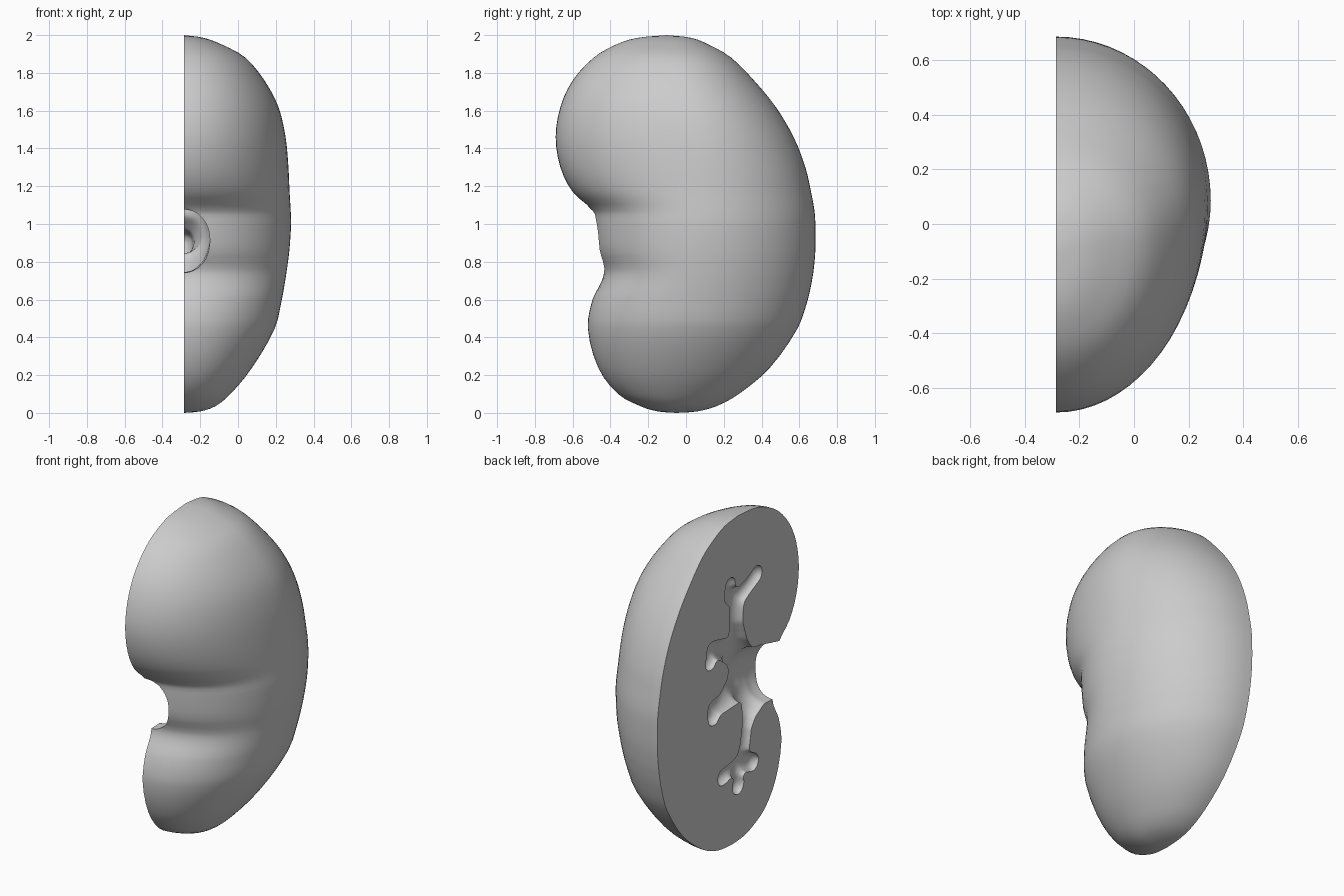
import bpy, bmesh, math
from mathutils import Vector

if "Cube" in bpy.data.objects:
    bpy.data.objects.remove(bpy.data.objects["Cube"])

CUT = -0.285  # plane of the flat section face

# Body stations: z, front y, back y, bulge x
ST = [(0, -.05, -.05, -.285), (.008, -.15, .06, -.2), (.035, -.24, .16, -.12),
      (.1, -.36, .28, -.04), (.24, -.465, .445, .075), (.45, -.52, .592, .196),
      (.6, -.495, .645, .232), (.7, -.445, .667, .25), (.76, -.435, .676, .259),
      (.86, -.472, .685, .272), (1.0, -.485, .685, .281), (1.07, -.495, .68, .279),
      (1.17, -.6, .662, .273), (1.3, -.665, .632, .267), (1.46, -.69, .57, .252),
      (1.62, -.665, .475, .214), (1.76, -.6, .36, .14), (1.88, -.49, .24, .04),
      (1.95, -.37, .12, -.085), (1.985, -.26, .03, -.18), (2.0, -.1, -.1, -.285)]


def smooth_path(pts, steps):
    """Hermite curve through the points, with chord-length spacing."""
    p = [Vector(q) for q in pts]
    t = [0]
    for a, b in zip(p, p[1:]):
        t.append(t[-1] + (b - a).length)
    n = len(p) - 1
    m = [(p[min(i + 1, n)] - p[max(i - 1, 0)]) / (t[min(i + 1, n)] - t[max(i - 1, 0)])
         for i in range(n + 1)]
    out = []
    for i in range(n):
        d = t[i + 1] - t[i]
        for k in range(steps):
            u = k / steps
            out.append(p[i] * (2 * u**3 - 3 * u**2 + 1) + m[i] * (d * (u**3 - 2 * u**2 + u))
                       + p[i + 1] * (3 * u**2 - 2 * u**3) + m[i + 1] * (d * (u**3 - u**2)))
    return out + [p[-1]]


# Kidney half: stacked half-ellipse slices closed by a flat face
N = 36
bm = bmesh.new()
rings = []
for z, yf, yb, xm in smooth_path(ST, 3)[1:-1]:
    ridge = -.075 + .16 * math.sin(math.pi * min(max(z, 0), 2) / 2)
    ridge = min(max(ridge, yf + .35 * (yb - yf)), yf + .65 * (yb - yf))
    h = max(xm - CUT, .01)
    ring = []
    for j in range(N + 1):
        a = math.pi * j / N
        reach = yb - ridge if j < N / 2 else ridge - yf
        ring.append(bm.verts.new((CUT + h * math.sin(a), ridge + reach * math.cos(a),
                                  min(max(z, .001), 1.999))))
    rings.append(ring)
lo = bm.verts.new((CUT, ST[0][1], 0))
hi = bm.verts.new((CUT, ST[-1][1], 2))
for r0, r1 in zip(rings, rings[1:]):
    for j in range(N):
        bm.faces.new((r0[j], r0[j + 1], r1[j + 1], r1[j]))
for j in range(N):
    bm.faces.new((lo, rings[0][j + 1], rings[0][j]))
    bm.faces.new((hi, rings[-1][j], rings[-1][j + 1]))
bm.faces.new([lo] + [r[0] for r in rings] + [hi] + [r[-1] for r in reversed(rings)])
bmesh.ops.recalc_face_normals(bm, faces=bm.faces)
me = bpy.data.meshes.new("kidney_half")
bm.to_mesh(me)
bm.free()
body = bpy.data.objects.new("kidney_half", me)
bpy.context.collection.objects.link(body)

# Branching cavity: chains of (y, z, radius)
BRANCHES = [
    [(-.64, .9, .13), (-.5, .905, .165), (-.4, .92, .175), (-.28, .95, .175),
     (-.15, 1.0, .145), (-.1, 1.16, .095), (-.08, 1.32, .064), (-.085, 1.42, .066),
     (-.1, 1.49, .065)],
    [(-.1, 1.49, .065), (-.2, 1.53, .05), (-.28, 1.57, .053)],
    [(-.09, 1.49, .06), (-.02, 1.54, .052), (-.025, 1.6, .047)],
    [(-.09, 1.17, .095), (.05, 1.235, .06), (.15, 1.265, .055)],
    [(.14, 1.26, .055), (.165, 1.2, .052)],
    [(-.13, .98, .13), (.04, .905, .065), (.14, .9, .055)],
    [(.14, .9, .055), (.135, .855, .057)],
    [(-.28, .88, .15), (-.215, .75, .07), (-.185, .66, .046), (-.165, .56, .048),
     (-.14, .48, .06)],
    [(-.14, .47, .06), (-.03, .46, .045), (.045, .447, .052)],
    [(-.14, .47, .06), (-.105, .4, .044), (-.1, .34, .054)],
    [(-.14, .47, .06), (-.245, .427, .053)],
]
bm = bmesh.new()
for chain in BRANCHES:
    for p, q in zip(chain, chain[1:]):
        p, q = Vector(p), Vector(q)
        steps = max(2, int((q - p).length / (.3 * min(p[2], q[2]))))
        for k in range(steps + 1):
            y, z, r = p.lerp(q, k / steps)
            s = bmesh.ops.create_icosphere(bm, subdivisions=3, radius=r + .004)
            for v in s["verts"]:
                v.co = (v.co.x * .8 + CUT, v.co.y + y, v.co.z + z)
me = bpy.data.meshes.new("cavity_cutter")
bm.to_mesh(me)
bm.free()
cutter = bpy.data.objects.new("cavity_cutter", me)
bpy.context.collection.objects.link(cutter)
rm = cutter.modifiers.new("fuse", 'REMESH')
rm.mode, rm.voxel_size = 'VOXEL', .013
sm = cutter.modifiers.new("relax", 'SMOOTH')
sm.factor, sm.iterations = .5, 8
cutter.hide_render = True

# Carve the cavity and shade
bo = body.modifiers.new("carve", 'BOOLEAN')
bo.operation, bo.solver, bo.object = 'DIFFERENCE', 'EXACT', cutter
bpy.context.view_layer.objects.active = body
body.select_set(True)
bpy.ops.object.modifier_apply(modifier="carve")
bpy.data.objects.remove(cutter)
bpy.ops.object.shade_smooth_by_angle(angle=math.radians(40))
